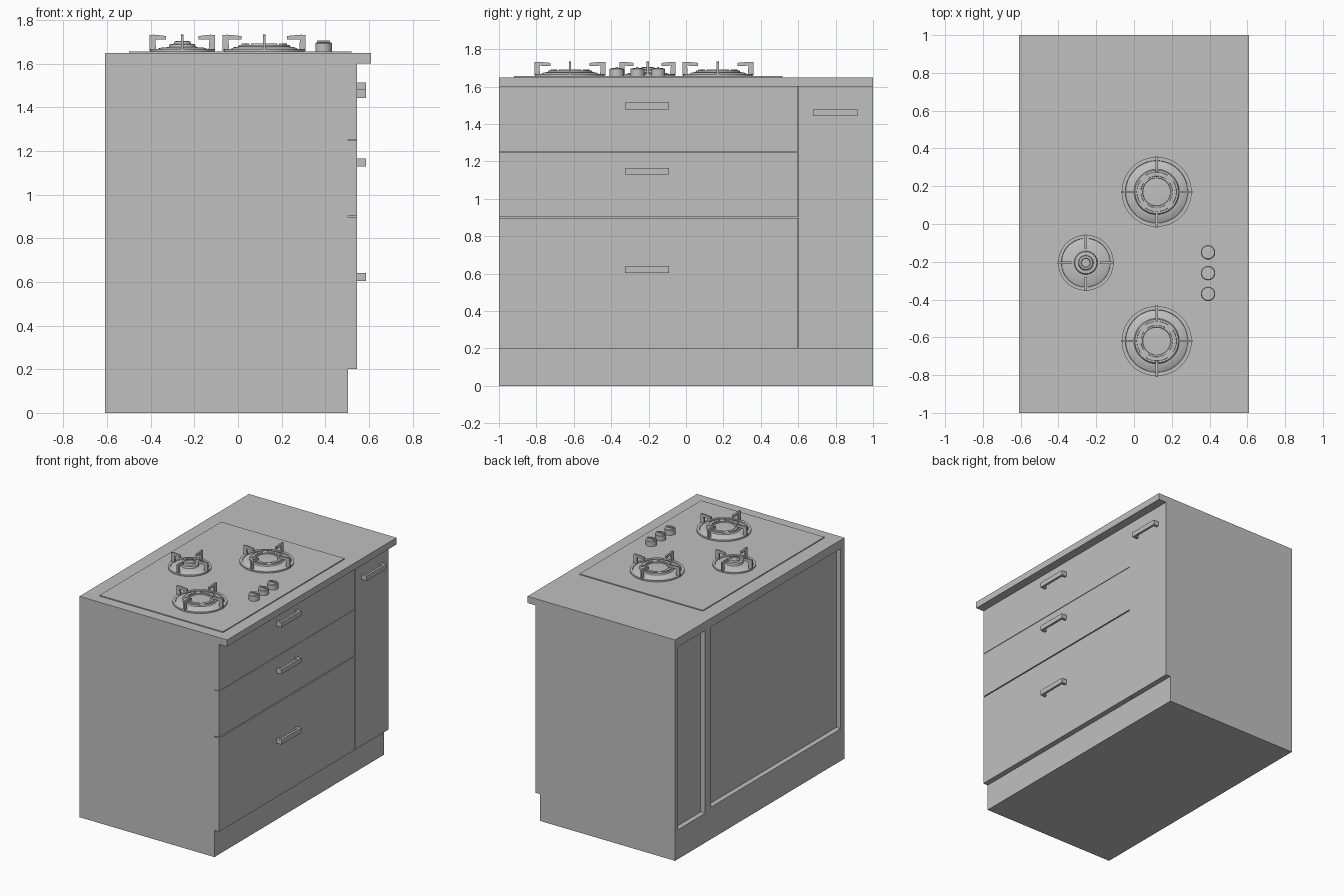
import bpy, bmesh, math
from mathutils import Matrix

if "Cube" in bpy.data.objects:
    bpy.data.objects.remove(bpy.data.objects["Cube"], do_unlink=True)

GREY = (0.53, 0.53, 0.53, 1)
mat = bpy.data.materials.new("plain grey")
mat.use_nodes = True
mat.diffuse_color = GREY
mat.node_tree.nodes["Principled BSDF"].inputs["Base Color"].default_value = GREY


def finish(name, bm, smooth=False):
    bmesh.ops.recalc_face_normals(bm, faces=bm.faces)
    mesh = bpy.data.meshes.new(name)
    bm.to_mesh(mesh)
    bm.free()
    mesh.materials.append(mat)
    obj = bpy.data.objects.new(name, mesh)
    bpy.context.collection.objects.link(obj)
    if smooth:
        bpy.ops.object.select_all(action='DESELECT')
        obj.select_set(True)
        bpy.context.view_layer.objects.active = obj
        bpy.ops.object.shade_smooth_by_angle(angle=math.radians(35))
    return obj


def add_box(bm, x, y, z):
    """Box from (min, max) ranges."""
    size = [r[1] - r[0] for r in (x, y, z)]
    mid = [(r[0] + r[1]) / 2 for r in (x, y, z)]
    bmesh.ops.create_cube(bm, size=1, matrix=Matrix.Translation(mid) @ Matrix.Diagonal((*size, 1)))


def boxes(name, *ranges):
    bm = bmesh.new()
    for r in ranges:
        add_box(bm, *r)
    return finish(name, bm)


def add_lathe(bm, profile, centre, start=0, sweep=math.tau, steps=48, closed=False):
    """Spin a (radius, height) profile about a vertical axis."""
    verts = [bm.verts.new((r, 0, z)) for r, z in profile]
    pairs = list(zip(verts, verts[1:]))
    if closed:
        pairs.append((verts[-1], verts[0]))
    edges = [bm.edges.new(p) for p in pairs]
    geom = verts + edges
    if closed:
        geom.append(bm.faces.new(verts))
    bmesh.ops.rotate(bm, verts=verts, matrix=Matrix.Rotation(start, 3, 'Z'))
    full = sweep >= math.tau
    old = set(bm.verts) - set(verts)
    bmesh.ops.spin(bm, geom=geom, axis=(0, 0, 1), cent=(0, 0, 0), angle=sweep,
                   steps=steps, use_merge=full, use_duplicate=False)
    new = [v for v in bm.verts if v not in old]
    bmesh.ops.translate(bm, verts=new, vec=centre)
    bmesh.ops.remove_doubles(bm, verts=new, dist=0.0001)


# Cabinet body: plinth and carcass with two shallow recesses in the back
BACK, CORE, FACE, FRONT = -0.61, -0.573, 0.505, 0.545
boxes("plinth", ((BACK, FACE), (-1, 1), (0, 0.2)))
rim = (BACK, CORE)
boxes("carcass",
      ((CORE, FACE), (-1, 1), (0.2, 1.6)),
      (rim, (-1, -0.955), (0.2, 1.6)),
      (rim, (0.577, 0.645), (0.2, 1.6)),
      (rim, (0.965, 1), (0.2, 1.6)),
      (rim, (-0.955, 0.577), (0.2, 0.24)),
      (rim, (-0.955, 0.577), (1.585, 1.6)),
      (rim, (0.645, 0.965), (0.2, 0.22)),
      (rim, (0.645, 0.965), (1.585, 1.6)))
boxes("countertop", ((BACK, 0.61), (-1, 1), (1.6, 1.65)))

# Drawer fronts and the tall door
for name, low, high in (("bottom", 0.2, 0.897), ("middle", 0.905, 1.248), ("top", 1.252, 1.6)):
    boxes(name + "_drawer", ((FACE, FRONT), (-1, 0.598), (low, high)))
boxes("tall_door", ((FACE, FRONT), (0.602, 1), (0.2, 1.6)))


# Bar handles on two posts
def handle(name, y, z):
    half, tall = 0.118, (z - 0.018, z + 0.018)
    boxes(name,
          ((0.57, 0.587), (y - half, y + half), tall),
          ((FRONT, 0.57), (y - half, y - half + 0.018), tall),
          ((FRONT, 0.57), (y + half - 0.018, y + half), tall))


for name, z in (("bottom", 0.622), ("middle", 1.147), ("top", 1.497)):
    handle(name + "_drawer_handle", -0.208, z)
handle("door_handle", 0.798, 1.461)

# Hob plate
HOB = 1.657
boxes("hob_plate", ((-0.5, 0.52), (-0.92, 0.515), (1.65, HOB)))


# Burners with pan, flame caps and four bent support arms
def burner(name, x, y, radius, pan, reach):
    centre = (x, y, HOB)
    bm = bmesh.new()
    add_lathe(bm, pan, centre)
    finish(name + "_pan", bm, smooth=True)
    bm = bmesh.new()
    outline = [(radius, 0.002), (radius, 0.074), (radius - 0.02, 0.076), (radius - reach, 0.07),
               (radius - reach, 0.053), (radius - 0.026, 0.055), (radius - 0.03, 0.002)]
    for i in range(4):
        face = bm.faces.new([bm.verts.new((r, -0.006, z)) for r, z in outline])
        out = bmesh.ops.extrude_face_region(bm, geom=[face])["geom"]
        top = [v for v in out if isinstance(v, bmesh.types.BMVert)]
        bmesh.ops.translate(bm, verts=top, vec=(0, 0.012, 0))
        arm = list(face.verts) + top
        bmesh.ops.rotate(bm, verts=arm, matrix=Matrix.Rotation(i * math.pi / 2, 3, 'Z'))
        bmesh.ops.translate(bm, verts=arm, vec=centre)
    finish(name + "_supports", bm)


large_pan = [(0.185, 0), (0.185, 0.01), (0.166, 0.01), (0.164, 0.006), (0.14, 0.018),
             (0.12, 0.021), (0.115, 0.029), (0.075, 0.029), (0.073, 0.023), (0, 0.026)]
small_pan = [(0.147, 0), (0.147, 0.01), (0.13, 0.01), (0.128, 0.006), (0.1, 0.016),
             (0.062, 0.019), (0.058, 0.032), (0.04, 0.034), (0.036, 0.045), (0.025, 0.047),
             (0.022, 0.043), (0, 0.043)]
for name, y in (("rear_burner", 0.17), ("front_burner", -0.62)):
    burner(name, 0.12, y, 0.19, large_pan, 0.085)
    bm = bmesh.new()
    segment = [(0.082, 0.025), (0.106, 0.025), (0.104, 0.035), (0.084, 0.035)]
    for i in range(4):
        add_lathe(bm, segment, (0.12, y, HOB), start=math.radians(55 + 90 * i),
                  sweep=math.radians(70), steps=10, closed=True)
    finish(name + "_flame_caps", bm, smooth=True)
burner("small_burner", -0.255, -0.205, 0.15, small_pan, 0.075)

# Control knobs with a grip ridge
for i in range(3):
    centre = (0.392, -0.15 - 0.11 * i, HOB)
    bm = bmesh.new()
    add_lathe(bm, [(0.038, 0), (0.038, 0.036), (0.034, 0.041), (0, 0.042)], centre, steps=32)
    add_box(bm, (centre[0] - 0.03, centre[0] + 0.03),
            (centre[1] - 0.006, centre[1] + 0.006), (HOB + 0.035, HOB + 0.049))
    finish("knob_%d" % (i + 1), bm, smooth=True)
